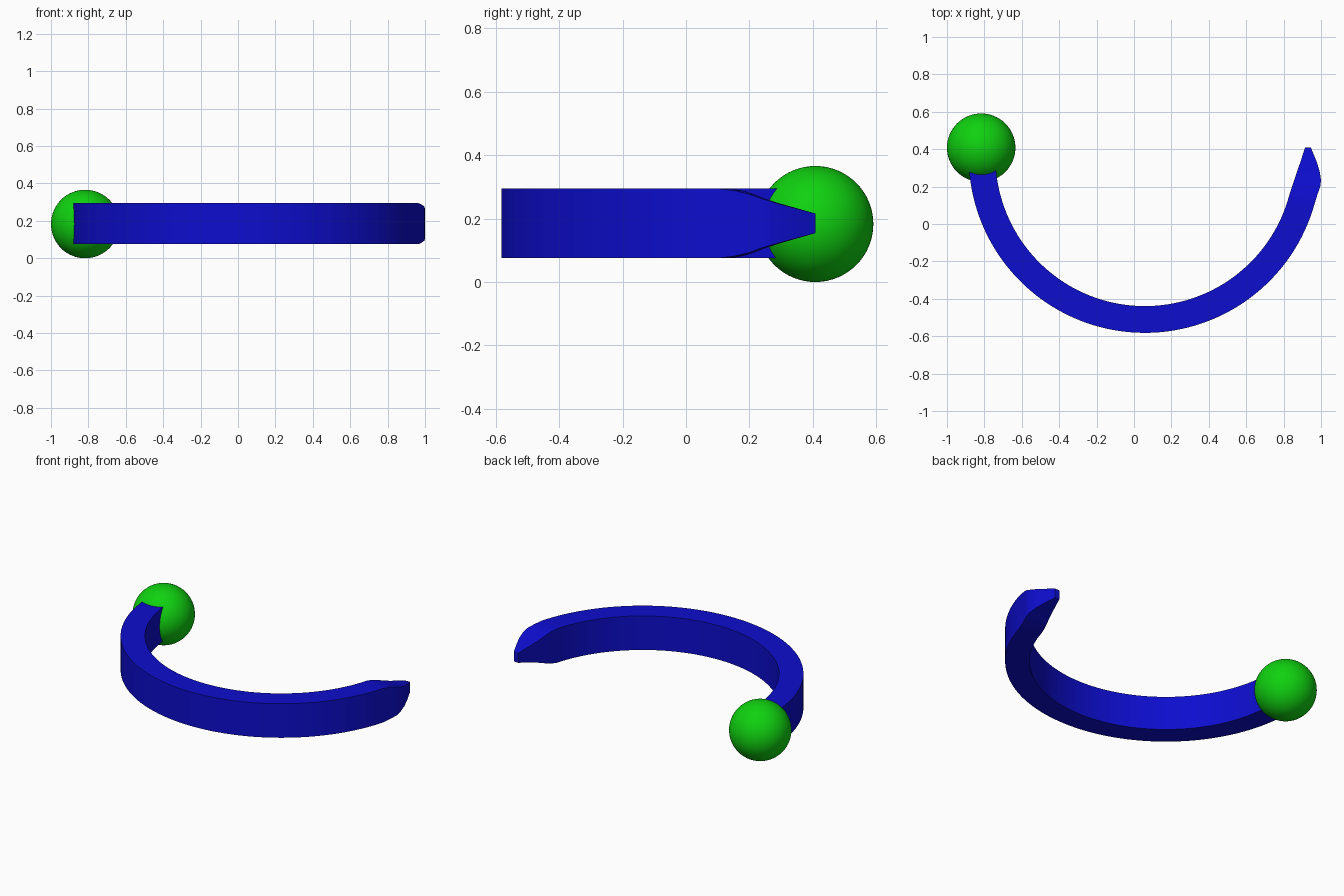
import bpy, bmesh, math

old = bpy.data.objects.get("Cube")
if old:
    bpy.data.objects.remove(old, do_unlink=True)


def material(name, rgb):
    m = bpy.data.materials.new(name)
    m.use_nodes = True
    m.diffuse_color = (*rgb, 1)
    m.node_tree.nodes["Principled BSDF"].inputs["Base Color"].default_value = (*rgb, 1)
    return m


def finish(bm, name, mat, angle):
    bmesh.ops.recalc_face_normals(bm, faces=bm.faces)
    mesh = bpy.data.meshes.new(name)
    bm.to_mesh(mesh)
    bm.free()
    mesh.materials.append(mat)
    ob = bpy.data.objects.new(name, mesh)
    bpy.context.collection.objects.link(ob)
    bpy.ops.object.select_all(action='DESELECT')
    ob.select_set(True)
    bpy.context.view_layer.objects.active = ob
    bpy.ops.object.shade_smooth_by_angle(angle=math.radians(angle))
    return ob


blue = material("blue", (0.004, 0.004, 0.62))
green = material("green", (0.005, 0.64, 0.005))

CX, CY, R_OUT, R_IN = 0.058, 0.36, 0.942, 0.799
Z_MID, HALF = 0.185, 0.11

# Curved band: rectangular sections swept round most of a half circle
sections = []
STEPS = 72
for i in range(STEPS + 1):
    a = math.radians(177 + (344 - 177) * i / STEPS)
    c, s = math.cos(a), math.sin(a)
    sections.append((CX + R_OUT * c, CY + R_OUT * s, CX + R_IN * c, CY + R_IN * s, HALF))

# Tapered tip: outer x, y, inner x, y, half height
sections += [
    (0.980, 0.155, 0.838, 0.180, 0.103),
    (0.996, 0.200, 0.850, 0.215, 0.092),
    (1.000, 0.235, 0.861, 0.247, 0.079),
    (0.992, 0.285, 0.876, 0.292, 0.064),
    (0.974, 0.340, 0.894, 0.345, 0.049),
    (0.946, 0.408, 0.914, 0.408, 0.031),
]

bm = bmesh.new()
rings = []
for xo, yo, xi, yi, h in sections:
    rings.append([bm.verts.new(p) for p in (
        (xo, yo, Z_MID - h), (xo, yo, Z_MID + h),
        (xi, yi, Z_MID + h), (xi, yi, Z_MID - h))])
for a, b in zip(rings, rings[1:]):
    for k in range(4):
        n = (k + 1) % 4
        bm.faces.new((a[k], a[n], b[n], b[k]))
bm.faces.new(rings[0])
bm.faces.new(rings[-1])
finish(bm, "curved_band", blue, 35)

# Ball on the right end
bm = bmesh.new()
bmesh.ops.create_uvsphere(bm, u_segments=64, v_segments=32, radius=0.183)
bmesh.ops.translate(bm, verts=bm.verts, vec=(-0.817, 0.408, 0.183))
finish(bm, "end_ball", green, 60)
